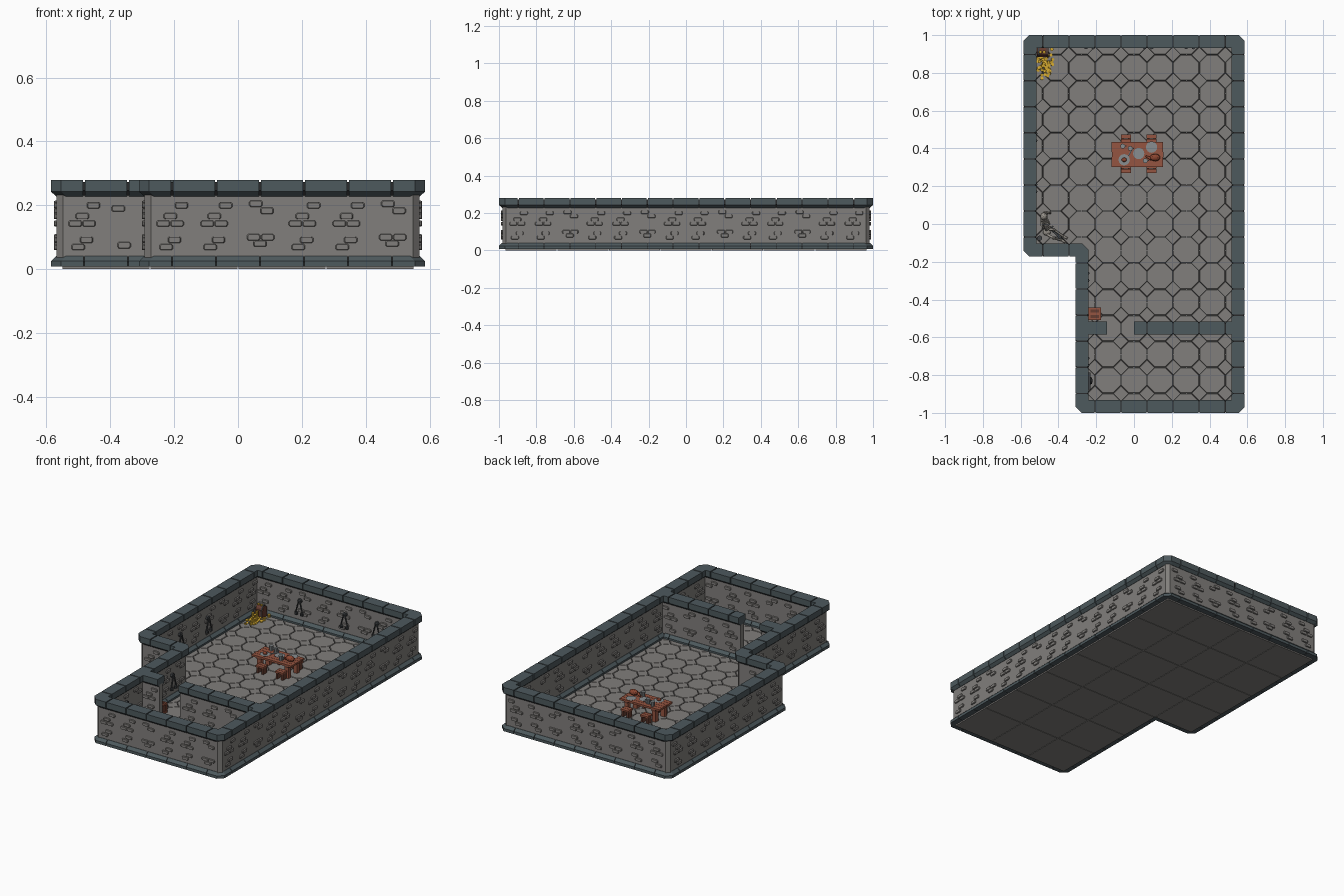
import bpy, bmesh, math, random
from mathutils import Vector, Matrix

if "Cube" in bpy.data.objects:
    bpy.data.objects.remove(bpy.data.objects["Cube"])

random.seed(4)
U = 1.931 / 14            # floor grid unit
COL = {"grey_stone": (.22, .21, .20), "slate_trim": (.075, .10, .11), "dark_joint": (.022, .023, .024),
       "red_wood": (.30, .09, .052), "dark_wood": (.13, .045, .03), "gold": (.66, .40, .03),
       "bone": (.30, .28, .25), "pewter": (.25, .27, .28), "iron": (.05, .055, .06), "roast": (.26, .06, .03)}
MATS = {}
for k, c in COL.items():
    MATS[k] = bpy.data.materials.new(k)
    MATS[k].diffuse_color = (*c, 1)


def finish(bm, name, *mats, smooth=False):
    bmesh.ops.recalc_face_normals(bm, faces=bm.faces)
    me = bpy.data.meshes.new(name)
    bm.to_mesh(me)
    bm.free()
    for m in mats:
        me.materials.append(MATS[m])
    ob = bpy.data.objects.new(name, me)
    bpy.context.collection.objects.link(ob)
    if smooth:
        for p in me.polygons:
            p.use_smooth = len(p.vertices) == 4
    return ob


def loft(bm, rings):
    vs = [[bm.verts.new(p) for p in r] for r in rings]
    n = len(vs[0])
    for a, b in zip(vs, vs[1:]):
        for i in range(n):
            bm.faces.new((a[i], a[(i + 1) % n], b[(i + 1) % n], b[i]))
    bm.faces.new(vs[0][::-1])
    bm.faces.new(vs[-1])


def paint(verts, m):
    for f in {f for v in verts for f in v.link_faces}:
        f.material_index = m


def box(bm, c, s, rz=0, m=0, rx=0):
    M = Matrix.Translation(c) @ Matrix.Rotation(rz, 4, 'Z') @ Matrix.Rotation(rx, 4, 'X') @ Matrix.Diagonal((*s, 1))
    paint(bmesh.ops.create_cube(bm, size=1, matrix=M)["verts"], m)


def rod(bm, a, b, r1, r2=None, m=0, n=10):
    a, b = Vector(a), Vector(b)
    q = (b - a).to_track_quat('Z', 'Y').to_matrix().to_4x4()
    paint(bmesh.ops.create_cone(bm, cap_ends=True, segments=n, radius1=r1, radius2=r1 if r2 is None else r2,
          depth=(b - a).length, matrix=Matrix.Translation((a + b) / 2) @ q)["verts"], m)


def ball(bm, c, s, m=0):
    paint(bmesh.ops.create_icosphere(bm, subdivisions=2, radius=1,
          matrix=Matrix.Translation(c) @ Matrix.Diagonal((*s, 1)))["verts"], m)


# ---- walls: plan in grid units, stones centred on grid nodes
LOOP = [Vector(p) for p in ((-4, -1), (-4, 7), (4, 7), (4, -7), (-2, -7), (-2, -1))]
EDGES = [(LOOP[i], LOOP[(i + 1) % 6]) for i in range(6)]
INNER = [(Vector((-2, -4)), Vector((-1.04, -4))), (Vector((0, -4)), Vector((4, -4)))]


def bar(bm, a, b, levels):
    a, b = a * U, b * U
    d = (b - a).normalized()
    n = Vector((-d.y, d.x))
    loft(bm, [[(*(p + n * s * w), z) for p, s in ((a, -1), (b, -1), (b, 1), (a, 1))] for w, z in levels])


def course(name, mat, levels, gap, ch):
    bm = bmesh.new()
    h = .5 - gap
    for i, c in enumerate(LOOP):      # L-shaped corner stones, chamfered on the convex side
        d1, d2 = (LOOP[i - 1] - c).normalized(), (LOOP[(i + 1) % 6] - c).normalized()
        rings = []
        for w, z in levels:
            a = h * U
            pts = ((a, -w), (a, w), (w, w), (w, a), (-w, a), (-w, ch - w), (ch - w, -w))
            rings.append([(*(c * U + d1 * p + d2 * q), z) for p, q in pts])
        loft(bm, rings)
    for a, b in EDGES:
        d = (b - a).normalized()
        for k in range(1, round((b - a).length)):
            bar(bm, a + d * (k - h), a + d * (k + h), levels)
    x = Vector((1, 0))
    e = x * (levels[0][0] / U)
    bar(bm, INNER[0][0] + e, INNER[0][1], levels)
    s, t = INNER[1]
    bar(bm, s, s + x * h, levels)
    for k in (1, 2, 3):
        bar(bm, s + x * (k - h), s + x * (k + h), levels)
    bar(bm, t - x * h, t - e, levels)
    return finish(bm, name, mat)


W, B = .0345, .0165
course("wall_body", "grey_stone", [(B, .012), (B, .24)], 0, .02)
course("wall_caps", "slate_trim", [(.018, .228), (W, .243), (W, .28)], .022, .032)
course("wall_base_trim", "slate_trim", [(W, .008), (W, .025), (.018, .041)], .015, .032)
bm = bmesh.new()
for a, b in EDGES + INNER[1:]:        # dark joints seen between the stones
    d = (b - a).normalized() * .1
    bar(bm, a + d, b - d, [(.017, .231), (W - .006, .246), (W - .006, .273)])
    bar(bm, a + d, b - d, [(W - .005, .009), (W - .005, .022), (.017, .036)])
finish(bm, "joint_core", "dark_joint")

# ---- raised bricks on both faces of every wall
PAT = {"A": ((.03, .2), (-.005, .166), (-.027, .143), (.016, .143), (.008, .092), (-.018, .069)),
       "B": ((-.013, .205), (.022, .183), (-.02, .1), (.024, .1), (0, .08)),
       "C": ((-.03, .19), (-.012, .075))}
OCT = ((1, .55), (.8, 1), (-.8, 1), (-1, .55), (-1, -.55), (-.8, -1), (.8, -1), (1, -.55))
bm = bmesh.new()
for a, b in EDGES + INNER:
    if a.x > b.x or a.y > b.y:        # always count from the low end
        a, b = b, a
    d = (b - a).normalized()
    n = Vector((-d.y, d.x))
    for k in range(max(1, round((b - a).length))):
        key = "AC"[k] if abs((b - a).length - 2) < .1 else "AABAAB"[k % 6]
        for side in (-1, 1):
            for t, z in PAT[key]:
                o = (a + d * (k + .5)) * U + d * t
                loft(bm, [[(*(o + d * p * .021 * s + n * side * (B + off)), z + q * .0095 * s) for p, q in OCT]
                          for s, off in ((1, -.003), (1, .005), (.85, .008))])
finish(bm, "wall_bricks", "grey_stone")

# ---- floor: square slabs carrying octagon and diamond paving
bm = bmesh.new()
for i in range(4):
    for j in range(7):
        if i == 0 and j < 3:
            continue
        box(bm, ((2 * i - 3) * U, (2 * j - 6) * U, .0045), (2 * U - .003, 2 * U - .003, .009))
for f in bm.faces:
    f.material_index = 1 if f.normal.z > .5 else 0
finish(bm, "floor_slabs", "grey_stone", "dark_joint")

bm = bmesh.new()


def paving(i, j, r, n, turn):
    rings = []
    for s, z in ((.975, .008), (.975, .0125), (.95, .014)):
        ring = []
        for k in range(n):
            t = turn + k * math.tau / n
            x = max(-4, min(4, i + r * s * math.cos(t)))
            y = max(-7, min(7, j + r * s * math.sin(t)))
            dx, dy = -2 - x, -1 - y
            if dx > 0 and dy > 0:     # trim to the notch in the plan
                if dx < dy:
                    x, y = -2, (-1 if (i, j) == (-2, -1) else y)
                else:
                    y = -1
            ring.append((x * U, y * U, z))
        rings.append(ring)
    loft(bm, rings)


for i in range(-4, 5):
    for j in range(-7, 8):
        if not (i < -2 and j < -1):
            paving(i, j, .5 / math.cos(math.pi / 8), 8, math.pi / 8)
        if i < 4 and j < 7 and not (i < -2 and j < -1):
            paving(i + .5, j + .5, .293, 4, 0)
finish(bm, "floor_paving", "grey_stone")

# ---- table, stools and tableware
bm = bmesh.new()
for k in range(5):
    box(bm, (.02 + random.uniform(-.004, .004), .315 + k * .0265, .098), (.272, .025, .012), m=0)
for x in (-.075, .115):
    box(bm, (x, .368, .087), (.025, .12, .012), m=1)
    for y in (.325, .41):
        box(bm, (x, y, .05), (.026, .026, .075))
finish(bm, "table", "red_wood", "dark_wood")
bm = bmesh.new()
for x in (-.043, .092):
    for y in (.293, .452):
        for o in (-.012, .012):
            box(bm, (x, y + o, .057), (.054, .022, .01))
        for sx in (-.018, .018):
            box(bm, (x + sx, y, .032), (.012, .036, .044), m=1)
finish(bm, "stools", "red_wood", "dark_wood")
bm = bmesh.new()
for x, y in ((.025, .373), (.093, .407), (-.052, .34)):
    rod(bm, (x, y, .104), (x, y, .11), .02, .03, n=16)
for x, y in ((-.06, .412), (-.02, .4), (.06, .335)):
    rod(bm, (x, y, .104), (x, y, .134), .011, .013, n=10)
    box(bm, (x + .016, y, .119), (.008, .005, .016))
rod(bm, (-.03, .36, .108), (-.005, .405, .108), .004, n=6)
finish(bm, "plates_and_mugs", "pewter")
bm = bmesh.new()
ball(bm, (.112, .352, .121), (.028, .02, .018))
rod(bm, (.09, .345, .118), (.062, .36, .112), .009, .004)
ball(bm, (-.052, .34, .115), (.014, .012, .009))
finish(bm, "roast_meat", "roast", smooth=True)

# ---- treasure chest and coins
bm = bmesh.new()
box(bm, (-.483, .908, .036), (.06, .046, .045))
rod(bm, (-.513, .912, .06), (-.453, .912, .06), .022, n=12)
for x in (-.505, -.461):
    box(bm, (x, .908, .038), (.007, .05, .046), m=1)
    rod(bm, (x - .0035, .912, .06), (x + .0035, .912, .06), .0245, m=1, n=12)
finish(bm, "treasure_chest", "dark_wood", "iron")
bm = bmesh.new()
for k in range(70):
    x, y = -.475 + random.gauss(0, .018), .835 + random.gauss(0, .032)
    x, y = max(-.508, x), min(.93, max(.75, y))
    top = max(.016, .05 - 1.1 * math.hypot(x + .48, (y - .85) * .7))
    z = random.uniform(.016, top)
    t = Vector((random.uniform(-.3, .3), random.uniform(-.3, .3), 1)).normalized() * .0025
    rod(bm, Vector((x, y, z)) - t, Vector((x, y, z)) + t, .0085, n=10)
for x, y, h in ((-.435, .925, .03), (-.44, .895, .02), (-.5, .86, .05), (-.48, .87, .06)):
    rod(bm, (x, y, .013), (x, y, h), .009, n=10)
for x in (-.495, -.475):
    ball(bm, (x, .91, .084), (.008, .008, .006))
finish(bm, "gold_coins", "gold")

# ---- skeleton slumped in the corner, with a sword
bm = bmesh.new()
hip, neck = Vector((-.462, -.04, .03)), Vector((-.488, .02, .105))
rod(bm, hip, neck, .006)
ball(bm, hip, (.022, .022, .013))
ball(bm, neck + Vector((.01, .02, .02)), (.019, .021, .02))
box(bm, neck + Vector((.022, .022, .006)), (.016, .02, .014))
for k in range(4):
    c = hip.lerp(neck, .5 + k * .13)
    for s in (-1, 1):
        p = c + Vector((.012, s * .024, .002))
        rod(bm, c, p, .004, n=6)
        rod(bm, p, c + Vector((.032, s * .008, -.004)), .004, n=6)
for s, knee, foot in ((-1, (-.425, -.075, .06), (-.385, -.085, .018)), (1, (-.425, -.03, .045), (-.375, -.065, .018))):
    rod(bm, hip + Vector((0, s * .014, 0)), knee, .007)
    rod(bm, knee, foot, .006)
    ball(bm, knee, (.009,) * 3)
    box(bm, Vector(foot) + Vector((.01, -.005, 0)), (.028, .012, .01), -.5)
    sh = neck + Vector((0, s * .03, -.008))
    el = sh + Vector((.012, s * .012, -.045))
    rod(bm, neck - Vector((0, 0, .008)), sh, .006)
    rod(bm, sh, el, .005)
    rod(bm, el, el + Vector((.035, -s * .004, -.026)), .005)
finish(bm, "skeleton", "bone", smooth=True)
bm = bmesh.new()
box(bm, (-.41, -.055, .02), (.012, .1, .005), .8)
box(bm, (-.44, -.024, .02), (.036, .007, .009), .8)
rod(bm, (-.44, -.024, .02), (-.457, -.006, .02), .004, n=6)
rod(bm, (-.5, -.075, .014), (-.5, -.075, .03), .014)
finish(bm, "old_sword", "iron")

# ---- slatted crate by the doorway
bm = bmesh.new()
box(bm, (-.208, -.475, .042), (.056, .056, .056), m=1)
for sx in (-1, 1):
    for sy in (-1, 1):
        box(bm, (-.208 + sx * .028, -.475 + sy * .028, .043), (.011, .011, .062))
    for z in (.019, .07):
        box(bm, (-.208 + sx * .028, -.475, z), (.009, .056, .01))
        box(bm, (-.208, -.475 + sx * .028, z), (.056, .009, .01))
box(bm, (-.208, -.475, .071), (.056, .012, .006))
finish(bm, "crate", "red_wood", "dark_wood")

# ---- iron shackles on the inner wall faces
bm = bmesh.new()
X, Y = -4 * U + B, 7 * U - B
for x, y, nx, ny in ((-.235, Y, 0, -1), (.075, Y, 0, -1), (.295, Y, 0, -1), (X, .46, 1, 0), (X, .19, 1, 0),
                     (-2 * U + B, -.28, 1, 0), (-2 * U + B, -.73, 1, 0)):
    n, t = Vector((nx, ny, 0)), Vector((ny, nx, 0))
    c = Vector((x, y, .16))
    rod(bm, c, c + n * .012, .014, n=8)
    for s in (-1, 1):
        for k in range(4):
            p = c + n * .014 + t * s * (.004 + k * .005) - Vector((0, 0, .018 * k))
            rod(bm, p, p + t * s * .005 - Vector((0, 0, .018)), .004, n=6)
        rod(bm, p - Vector((0, 0, .016)), p - Vector((0, 0, .03)), .01, n=8)
box(bm, (-.237, -.83, .07), (.014, .09, .11))     # shield leaning on the wall
ball(bm, (-.229, -.83, .075), (.01, .02, .025))
finish(bm, "wall_irons", "iron")

for m in bpy.data.materials:
    if m.users and not m.is_grease_pencil:
        m.use_nodes = True
        m.node_tree.nodes["Principled BSDF"].inputs["Base Color"].default_value = m.diffuse_color
